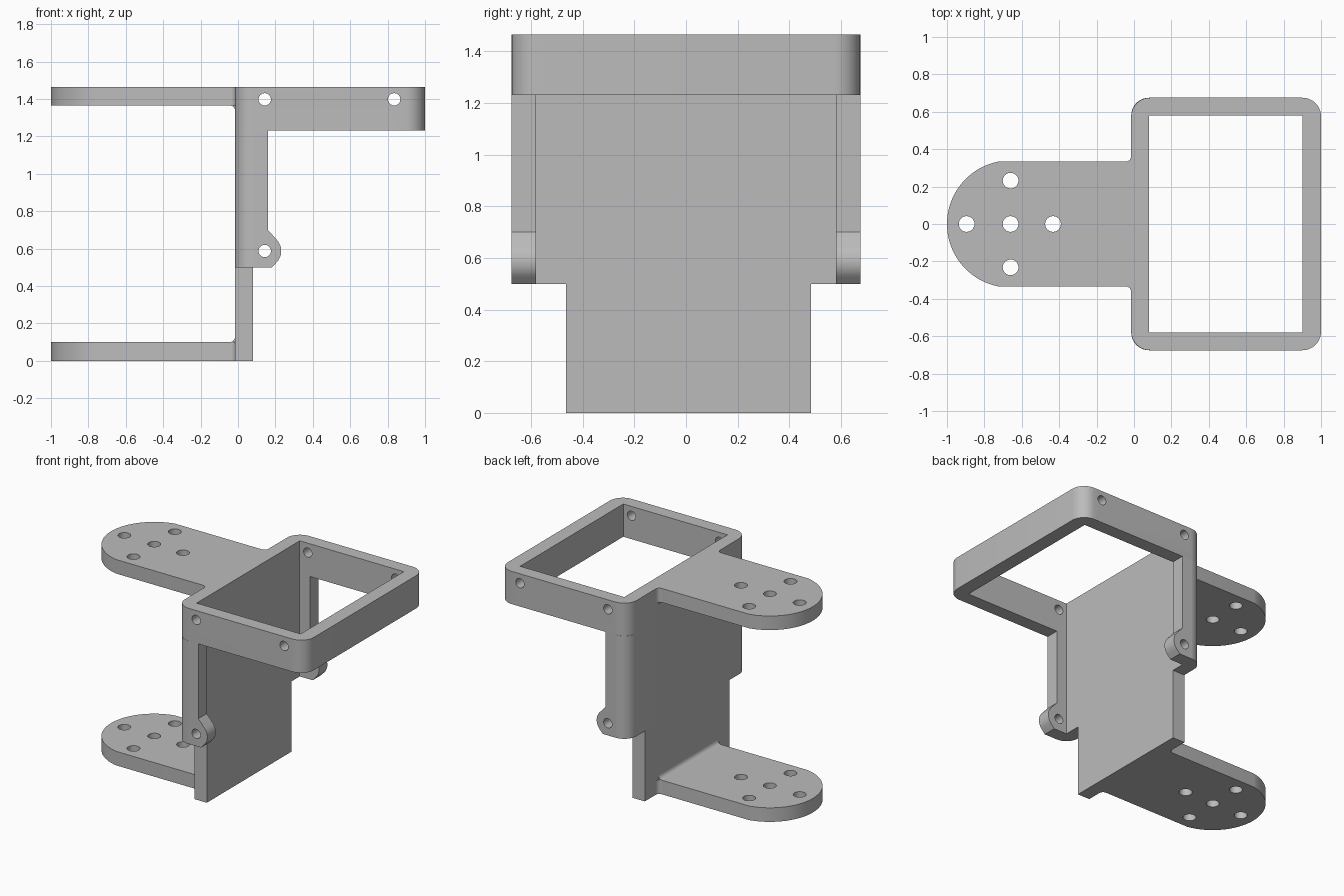
import bpy, bmesh, math
from mathutils import Matrix, Vector

if "Cube" in bpy.data.objects:
    bpy.data.objects.remove(bpy.data.objects["Cube"])

grey = bpy.data.materials.new("bracket_grey")
grey.diffuse_color = (0.5, 0.5, 0.5, 1)
grey.use_nodes = True
grey.node_tree.nodes["Principled BSDF"].inputs["Base Color"].default_value = grey.diffuse_color


def arc(cx, cy, r, a0, a1, n=10):
    """Points along an arc, angles in degrees."""
    return [(cx + r * math.cos(math.radians(a0 + (a1 - a0) * i / n)),
             cy + r * math.sin(math.radians(a0 + (a1 - a0) * i / n))) for i in range(n + 1)]


def circle(cx, cy, r, n=28):
    return arc(cx, cy, r, 0, 360, n)[:-1]


def rect(x0, y0, x1, y1):
    return [(x0, y0), (x1, y0), (x1, y1), (x0, y1)]


def smooth(ob):
    bpy.ops.object.select_all(action='DESELECT')
    ob.select_set(True)
    bpy.context.view_layer.objects.active = ob
    bpy.ops.object.shade_smooth_by_angle(angle=math.radians(30))


def prism(name, loops, lo, hi, upright=False):
    """Extrude an outline with holes along z from lo to hi, or along y if upright."""
    cu = bpy.data.curves.new(name, 'CURVE')
    cu.dimensions, cu.fill_mode, cu.extrude = '2D', 'BOTH', (hi - lo) / 2
    for pts in loops:
        sp = cu.splines.new('POLY')
        sp.points.add(len(pts) - 1)
        for p, (x, y) in zip(sp.points, pts):
            p.co = (x, y, 0, 1)
        sp.use_cyclic_u = True
    tmp = bpy.data.objects.new(name + "_profile", cu)
    bpy.context.collection.objects.link(tmp)
    dg = bpy.context.evaluated_depsgraph_get()
    me = bpy.data.meshes.new_from_object(tmp.evaluated_get(dg))
    bpy.data.objects.remove(tmp)
    mid = (lo + hi) / 2
    if upright:
        me.transform(Matrix.Translation((0, mid, 0)) @ Matrix.Rotation(math.pi / 2, 4, 'X'))
    else:
        me.transform(Matrix.Translation((0, 0, mid)))
    bm = bmesh.new()
    bm.from_mesh(me)
    bmesh.ops.remove_doubles(bm, verts=bm.verts, dist=1e-4)
    bmesh.ops.recalc_face_normals(bm, faces=bm.faces)
    bm.to_mesh(me)
    bm.free()
    me.materials.clear()
    me.materials.append(grey)
    ob = bpy.data.objects.new(name, me)
    bpy.context.collection.objects.link(ob)
    smooth(ob)
    return ob


# Main dimensions
X0, X1, XE = -0.015, 0.08, 1.0      # wall back, wall front, frame end
Y, YI, R = 0.675, 0.58, 0.1         # outer and inner half widths, corner radius
TOP, RIM, STEP = 1.465, 1.232, 0.5  # top, frame underside, wall step
HOLE = 0.033

# Rectangular top frame with rounded corners
outer = (arc(XE - R, Y - R, R, 0, 90) + arc(X0 + R, Y - R, R, 90, 180)
         + arc(X0 + R, -Y + R, R, 180, 270) + arc(XE - R, -Y + R, R, 270, 360))
frame = prism("top_frame", [outer, rect(X1, -YI, 0.9, YI)], RIM, TOP)

# Screw holes through the frame sides
for i, x in enumerate((0.143, 0.835)):
    cutter = prism("screw_hole_cutter", [circle(x, 1.398, HOLE)], -0.8, 0.8, True)
    cutter.hide_render = True
    mod = frame.modifiers.new("screw_hole", 'BOOLEAN')
    mod.operation, mod.solver, mod.object = 'DIFFERENCE', 'EXACT', cutter
    bpy.ops.object.select_all(action='DESELECT')
    bpy.context.view_layer.objects.active = frame
    frame.select_set(True)
    bpy.ops.object.modifier_apply(modifier=mod.name)
    bpy.data.objects.remove(cutter)
smooth(frame)

# Back wall: wide upper part with rounded rear corners, narrow lower part
r = X1 - X0
upper = ([(X1, Y)] + arc(X0 + r, Y - r, r, 90, 180)[1:]
         + arc(X0 + r, -Y + r, r, 180, 270))
prism("upper_wall", [upper], STEP, RIM)
prism("lower_wall", [rect(X0, -0.465, X1, 0.485)], 0, STEP)

# Side flanges ending in a rounded screw lug
lug = ([(X1, STEP), (X1, RIM), (0.16, RIM), (0.16, 0.70)]
       + arc(0.143, 0.587, 0.088, 40, -48) + [(0.182, STEP)])
for side, lo, hi in (("front", -Y, -YI), ("back", YI, Y)):
    prism(side + "_flange", [lug, circle(0.143, 0.587, HOLE)], lo, hi, True)

# Two rounded arms with five holes, flared where they meet the wall
W, F, CX = 0.333, 0.03, -0.66
a = math.degrees(math.asin(W / 0.34))
plan = (arc(CX, 0, 0.34, 180 - a, 180 + a, 40)
        + arc(X0 - F, -W - F, F, 90, 0, 6) + arc(X0 - F, W + F, F, 0, -90, 6))
holes = [circle(x, y, 0.042) for x, y in
         ((-0.895, 0), (CX, 0), (-0.433, 0), (CX, 0.232), (CX, -0.232))]
for name, lo, hi in (("top", TOP - 0.1, TOP), ("bottom", 0, 0.1)):
    prism(name + "_arm", [plan] + holes, lo, hi)
    # Concave fillet between the arm and the wall
    if name == "top":
        fillet = [(X0, lo)] + arc(X0 - F, lo - F, F, 0, 90, 6)
    else:
        fillet = [(X0, hi)] + arc(X0 - F, hi + F, F, 0, -90, 6)
    prism(name + "_arm_fillet", [fillet], -W, W, True)
